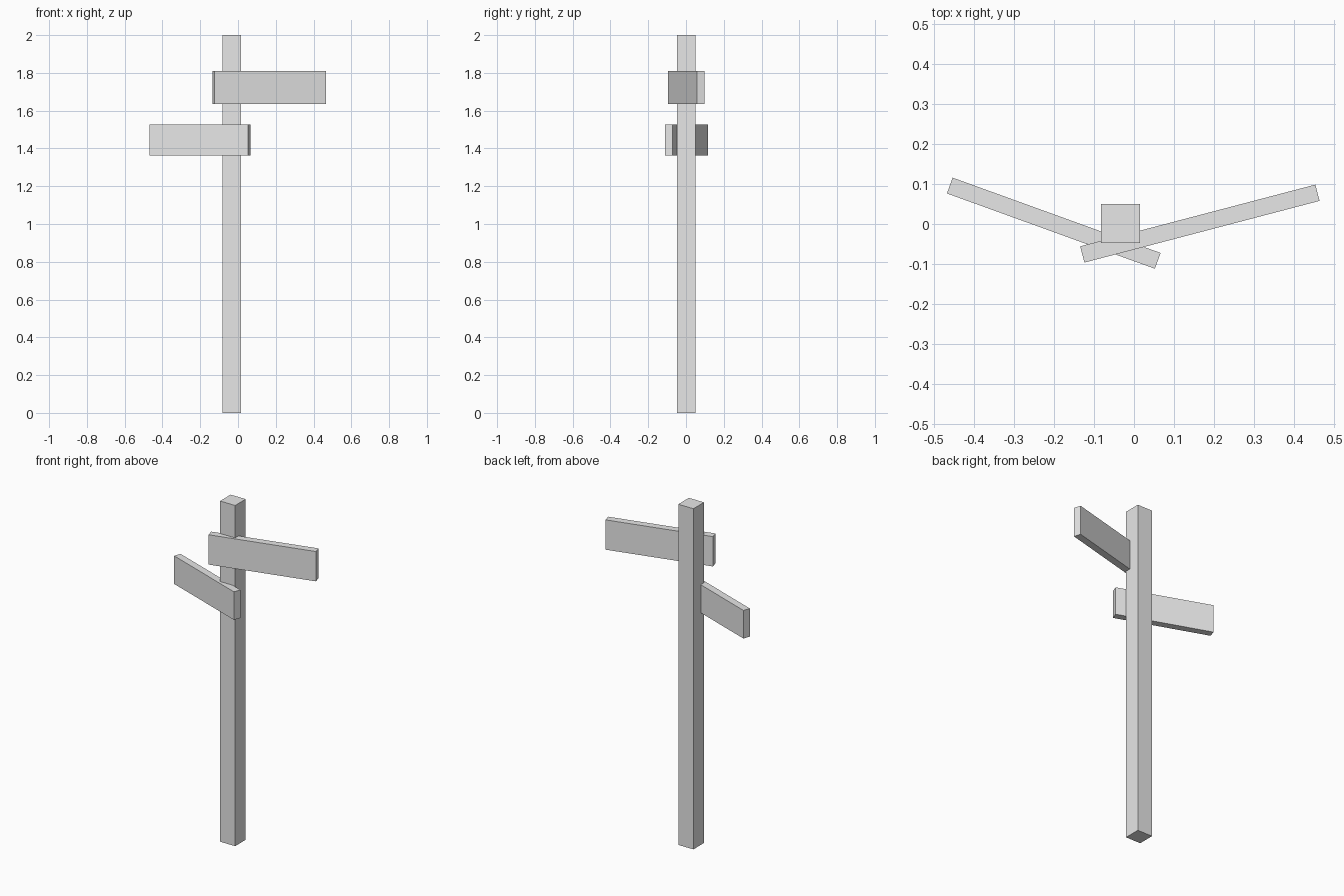
import bpy
from math import radians

old = bpy.data.objects.get("Cube")
if old:
    bpy.data.objects.remove(old, do_unlink=True)

# One plain grey for the whole signpost
grey = bpy.data.materials.new("plain_grey")
grey.use_nodes = True
colour = (0.8, 0.8, 0.8, 1)
grey.diffuse_color = colour
grey.node_tree.nodes["Principled BSDF"].inputs["Base Color"].default_value = colour


def box(name, centre, size, turn=0):
    """Add a box turned about the vertical axis by the given degrees."""
    bpy.ops.mesh.primitive_cube_add(size=1, location=centre,
                                    rotation=(0, 0, radians(turn)))
    part = bpy.context.object
    part.name = name
    part.scale = size
    part.data.materials.append(grey)
    return part


# Square upright post
box("post", (-0.034, 0.001, 1), (0.098, 0.098, 2))

# Boards fixed to the front of the post, swept back on either side
box("upper_sign_board", (0.165, 0.001, 1.722), (0.609, 0.042, 0.175), 14.7)
box("lower_sign_board", (-0.201, 0.002, 1.445), (0.554, 0.042, 0.165), -19.9)
